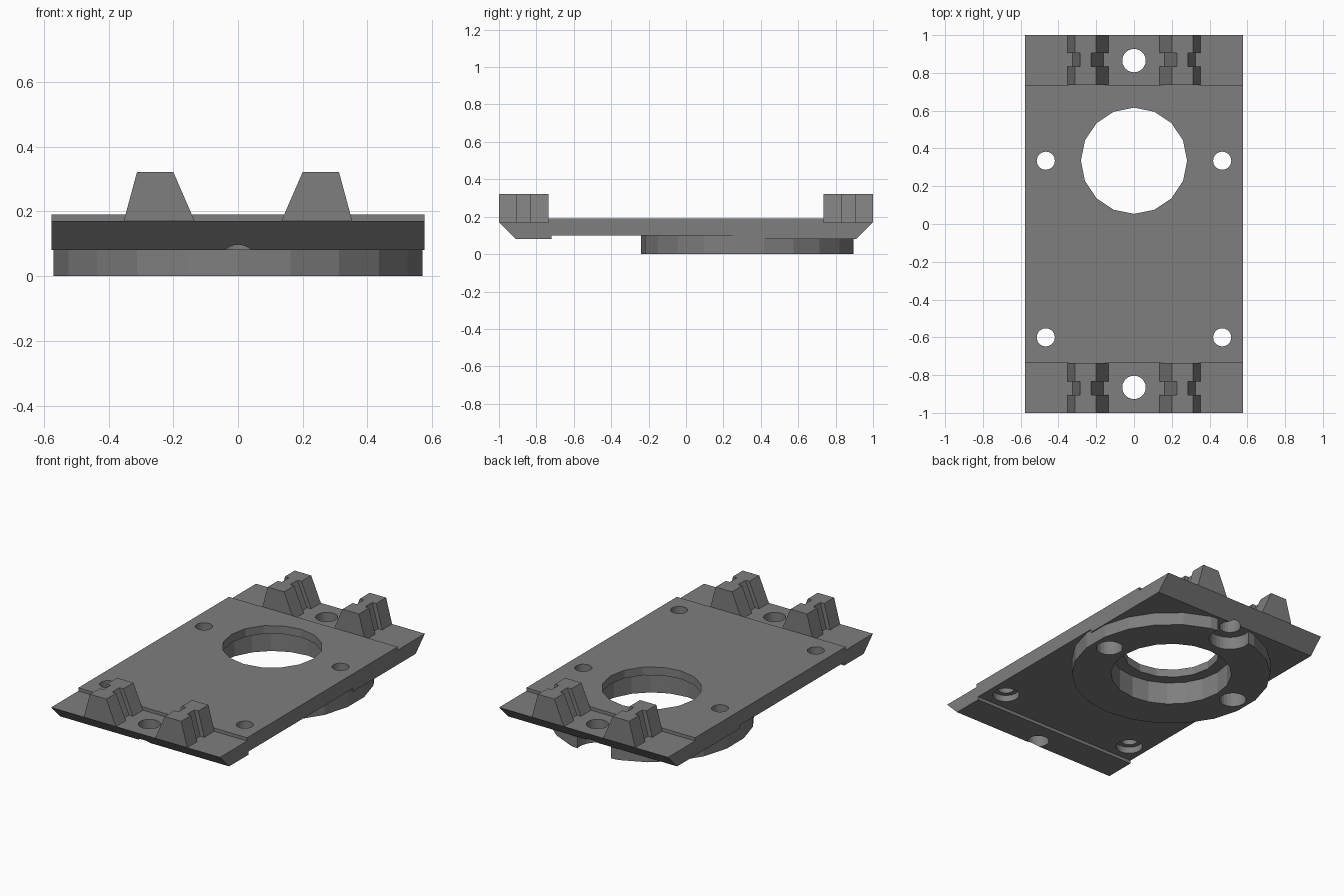
import bpy, bmesh, math
from mathutils import Matrix

cube = bpy.data.objects.get("Cube")
if cube:
    bpy.data.objects.remove(cube, do_unlink=True)

gray = bpy.data.materials.new("mid_gray")
gray.use_nodes = True
color = (0.21, 0.21, 0.21, 1)
gray.diffuse_color = color
gray.node_tree.nodes["Principled BSDF"].inputs["Base Color"].default_value = color

HALF_W = 0.577
RING_Y = 0.335
END_HOLE_Y = 0.865
SCREW_X = 0.467


def add_object(name, bm):
    bmesh.ops.recalc_face_normals(bm, faces=bm.faces[:])
    mesh = bpy.data.meshes.new(name)
    bm.to_mesh(mesh)
    bm.free()
    mesh.materials.append(gray)
    obj = bpy.data.objects.new(name, mesh)
    bpy.context.collection.objects.link(obj)
    return obj


def cylinder(name, x, y, z0, z1, radius, sides):
    bm = bmesh.new()
    bmesh.ops.create_cone(bm, cap_ends=True, segments=sides, radius1=radius,
                          radius2=radius, depth=z1 - z0,
                          matrix=Matrix.Translation((x, y, (z0 + z1) / 2)))
    return add_object(name, bm)


def extrude_profile(bm, points, offset):
    face = bm.faces.new([bm.verts.new(p) for p in points])
    result = bmesh.ops.extrude_face_region(bm, geom=[face])
    verts = [g for g in result["geom"] if isinstance(g, bmesh.types.BMVert)]
    bmesh.ops.translate(bm, verts=verts, vec=offset)


def combine(target, tool, operation):
    mod = target.modifiers.new("combine", "BOOLEAN")
    mod.operation, mod.solver, mod.object = operation, "EXACT", tool
    bpy.context.view_layer.update()
    graph = bpy.context.evaluated_depsgraph_get()
    mesh = bpy.data.meshes.new_from_object(target.evaluated_get(graph))
    target.modifiers.clear()
    target.data = mesh
    bpy.data.objects.remove(tool, do_unlink=True)


# Base plate: side profile swept across the width
profile = [(-1, 0.17), (-0.91, 0.08), (-0.72, 0.08), (-0.72, 0.10),
           (0.3, 0.10), (0.3, 0.08), (0.91, 0.08), (1, 0.17),
           (0.735, 0.17), (0.735, 0.19), (-0.735, 0.19), (-0.735, 0.17)]
bm = bmesh.new()
extrude_profile(bm, [(-HALF_W, y, z) for y, z in profile], (2 * HALF_W, 0, 0))
plate = add_object("base_plate", bm)

# Round boss underneath, scalloped around the rear hole
boss = cylinder("boss", 0, RING_Y, 0, 0.13, 0.5765, 22)
combine(boss, cylinder("scallop", 0, END_HOLE_Y, -0.1, 0.2, 0.12, 32), "DIFFERENCE")
combine(plate, boss, "UNION")

# Central opening with a wider bore from below
combine(plate, cylinder("opening", 0, RING_Y, -0.1, 0.3, 0.281, 16), "DIFFERENCE")
combine(plate, cylinder("bore", 0, RING_Y, -0.1, 0.14, 0.35, 20), "DIFFERENCE")

# Screw holes with counterbores, and plain end holes
for x in (-SCREW_X, SCREW_X):
    for y in (RING_Y, -0.6):
        combine(plate, cylinder("screw", x, y, -0.1, 0.3, 0.048, 24), "DIFFERENCE")
        combine(plate, cylinder("head", x, y, -0.1, 0.14, 0.077, 24), "DIFFERENCE")
for y in (-END_HOLE_Y, END_HOLE_Y):
    combine(plate, cylinder("end_hole", 0, y, -0.1, 0.3, 0.062, 24), "DIFFERENCE")

# Clamp towers: tapered blocks with a groove across the middle of both slopes
outline = [(0.134, 0.17, 1), (0.353, 0.17, -1), (0.312, 0.322, -1), (0.2, 0.322, 1)]
sections = [(0.735, 0.834, 0), (0.834, 0.904, 0.027), (0.904, 1, 0)]
for sx, side in ((1, "left"), (-1, "right")):
    for sy, end in ((1, "rear"), (-1, "front")):
        bm = bmesh.new()
        for y0, y1, inset in sections:
            pts = [(sx * (x + d * inset), sy * y0, z) for x, z, d in outline]
            extrude_profile(bm, pts, (0, sy * (y1 - y0), 0))
        add_object(f"{end}_{side}_clamp", bm)
